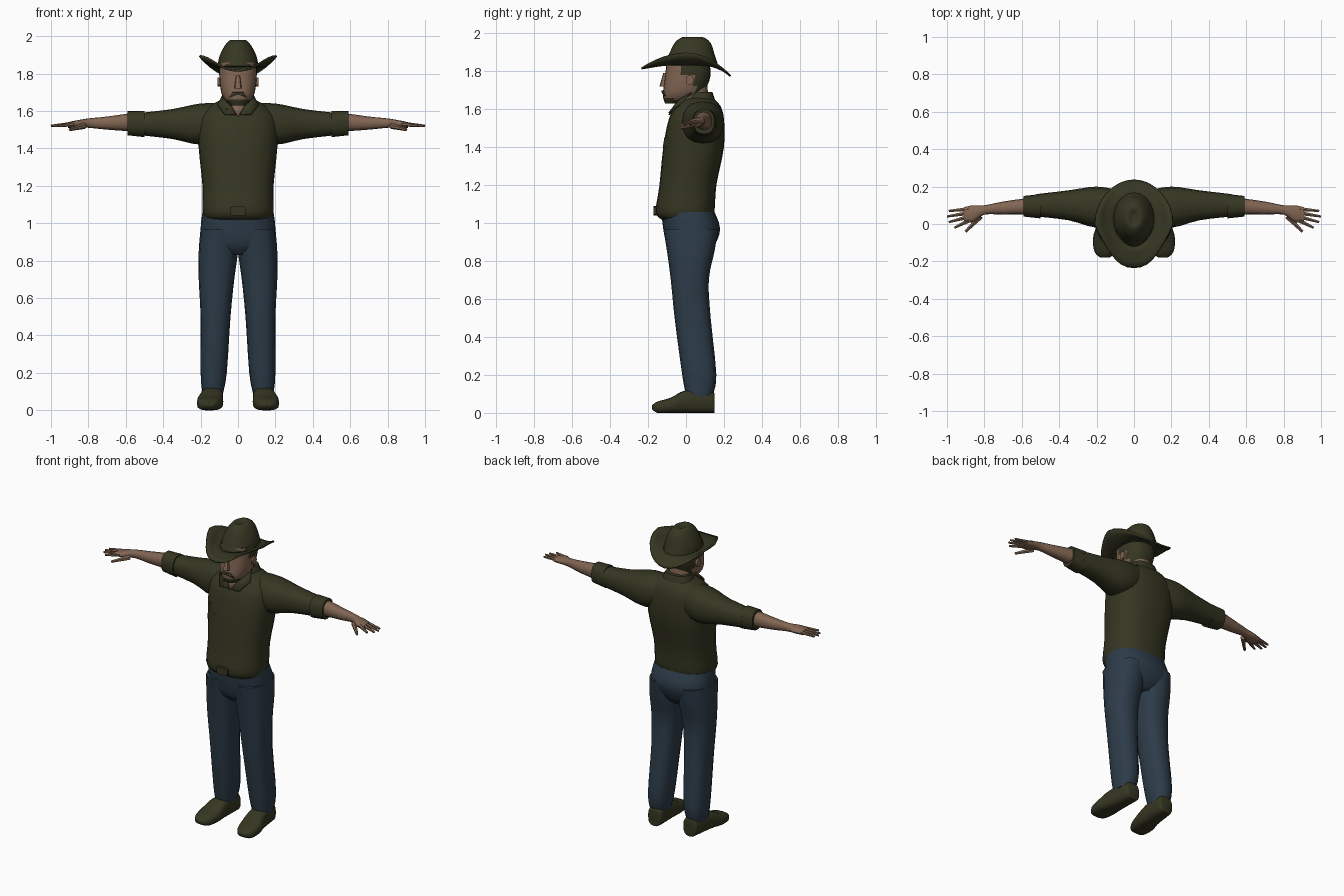
import bpy, bmesh
from math import sin, cos, pi, copysign, radians
from mathutils import Vector

if "Cube" in bpy.data.objects:
    bpy.data.objects.remove(bpy.data.objects["Cube"])


def material(name, *rgb):
    mat = bpy.data.materials.new(name)
    mat.use_nodes = True
    mat.diffuse_color = (*rgb, 1)
    shader = mat.node_tree.nodes["Principled BSDF"]
    shader.inputs["Base Color"].default_value = mat.diffuse_color
    return mat


OLIVE = material("dark olive cloth", .036, .037, .016)
DENIM = material("blue denim", .026, .045, .066)
SKIN = material("tan skin", .22, .13, .085)


def finish(bm, name, materials, mirror=False, angle=50, colour_rule=None):
    """Turn a bmesh into a shaded, optionally mirrored object."""
    bmesh.ops.recalc_face_normals(bm, faces=bm.faces)
    if colour_rule:
        for face in bm.faces:
            face.material_index = colour_rule(face.calc_center_median())
    mesh = bpy.data.meshes.new(name)
    bm.to_mesh(mesh)
    bm.free()
    ob = bpy.data.objects.new(name, mesh)
    bpy.context.collection.objects.link(ob)
    for mat in materials:
        mesh.materials.append(mat)
    bpy.ops.object.select_all(action="DESELECT")
    ob.select_set(True)
    bpy.context.view_layer.objects.active = ob
    bpy.ops.object.shade_smooth_by_angle(angle=radians(angle))
    if mirror:
        ob.modifiers.new("Mirror", "MIRROR").use_mirror_merge = False
    return ob


def skin_loops(bm, loops):
    """Join neighbouring closed loops of vertices with quads."""
    for low, high in zip(loops, loops[1:]):
        for i in range(len(low)):
            bm.faces.new((low[i - 1], low[i], high[i], high[i - 1]))


def smooth_rings(rings, steps=3):
    """Pass a smooth curve through the key rings."""
    keys = [Vector(ring) for ring in rings]
    padded = [keys[0], *keys, keys[-1]]
    for before, a, b, after in zip(padded, padded[1:], padded[2:], padded[3:]):
        for step in range(steps):
            t = step / steps
            blend = t * t * (3 - 2 * t)
            leave, arrive = t * (1 - t) ** 2, t * t * (t - 1)
            yield a.lerp(b, blend) + (b - before) / 2 * leave + (after - a) / 2 * arrive
    yield keys[-1]


def loft(name, axis, rings, mat, sides=16, power=2.4, extra=(), **options):
    """Skin rounded sections; a ring is its position, then low and high on the other axes."""
    bm = bmesh.new()
    loops = []
    for place, low_a, high_a, low_b, high_b in smooth_rings(rings):
        loop = []
        for i in range(sides):
            turn = 2 * pi * i / sides
            u, v = (copysign(abs(k) ** (2 / power), k) for k in (cos(turn), sin(turn)))
            co = [(low_a + high_a + (high_a - low_a) * u) / 2,
                  (low_b + high_b + (high_b - low_b) * v) / 2]
            co.insert("xyz".index(axis), place)
            loop.append(bm.verts.new(co))
        loops.append(loop)
    skin_loops(bm, loops)
    bm.faces.new(loops[0])
    bm.faces.new(loops[-1])
    return finish(bm, name, [mat, *extra], **options)


def upright(name, rings, mat, **options):
    """Centred upright loft; a ring is its height, half width, front and back."""
    wide = [(z, -half, half, front, back) for z, half, front, back in rings]
    return loft(name, "z", wide, mat, **options)


def thicken(ob, thickness):
    solid = ob.modifiers.new("Thickness", "SOLIDIFY")
    solid.thickness, solid.offset = thickness, 0


def plate(name, points, mat, **options):
    """A thin flat panel."""
    bm = bmesh.new()
    bm.faces.new([bm.verts.new(point) for point in points])
    thicken(finish(bm, name, [mat], **options), .008)


# Shirt body, with the hem bulging over the belt
shirt = upright("shirt_body", [
    (1.02, .17, -.13, .13), (1.06, .19, -.16, .15), (1.2, .19, -.14, .16),
    (1.4, .21, -.12, .2), (1.55, .21, -.09, .2), (1.62, .16, -.05, .18),
    (1.66, .09, 0, .14)], OLIVE, sides=24)

# Sleeves with rolled cuffs
loft("sleeve", "x", [
    (.08, 0, .18, 1.46, 1.64), (.2, -.02, .2, 1.42, 1.64),
    (.35, .02, .18, 1.45, 1.61), (.52, .04, .16, 1.47, 1.59)], OLIVE, mirror=True)
loft("rolled_cuff", "x", [(.5, .03, .16, 1.46, 1.6), (.59, .04, .15, 1.47, 1.6)],
     OLIVE, mirror=True)

# Forearms running into flat palms
loft("forearm", "x", [
    (.56, .05, .14, 1.49, 1.59), (.7, .05, .12, 1.5, 1.57), (.8, .05, .1, 1.51, 1.56),
    (.86, .01, .1, 1.51, 1.55), (.91, .01, .09, 1.51, 1.54)], SKIN, sides=12, mirror=True)


def finger(name, start, end, radius):
    """A tapered finger between two points."""
    start, end = Vector(start), Vector(end)
    along = end - start
    bm = bmesh.new()
    bmesh.ops.create_cone(bm, cap_ends=True, segments=6, radius1=radius,
                          radius2=radius / 2, depth=along.length)
    pose = along.to_track_quat("Z", "Y").to_matrix().to_4x4()
    pose.translation = (start + end) / 2
    bm.transform(pose)
    finish(bm, name, [SKIN], mirror=True)


for i, name in enumerate(["index", "middle", "ring", "little"]):
    reach = 1 - .01 * (i - 2) ** 2
    finger(name + "_finger", (.88, .02 + .02 * i, 1.53), (reach, .03 * i - .02, 1.52), .013)
finger("thumb", (.82, .04, 1.52), (.9, -.04, 1.5), .016)

# Jeans: seat and two legs
upright("jeans_seat", [
    (.83, .12, -.06, .11), (.88, .19, -.1, .15), (.97, .2, -.12, .18),
    (1.06, .19, -.13, .15)], DENIM, sides=24)
loft("jeans_leg", "z", [
    (.09, .08, .19, 0, .14), (.2, .06, .2, -.02, .16), (.5, .04, .2, -.06, .13),
    (.7, .02, .21, -.08, .12), (.85, 0, .21, -.1, .15), (.97, 0, .2, -.12, .17)],
    DENIM, mirror=True)

# Belt buckle
loft("belt_buckle", "y", [(-.15, -.04, .04, 1.04, 1.09), (-.17, -.04, .04, 1.04, 1.09)],
     OLIVE, power=5, angle=30)

# Boots, rounded at heel and toe
loft("boot", "y", [
    (.15, .09, .17, 0, .1), (.13, .08, .18, 0, .12), (0, .08, .2, 0, .12),
    (-.08, .08, .22, 0, .08), (-.15, .1, .21, 0, .06), (-.18, .13, .18, .02, .04)],
    OLIVE, power=3, mirror=True)

# Neck, open shirt front and collar
upright("neck", [(1.56, .08, -.03, .13), (1.74, .07, -.04, .11)], SKIN)
plate("open_shirt_front", [(-.05, -.03, 1.65), (0, -.09, 1.57), (.05, -.03, 1.65)], SKIN)
upright("collar_band", [(1.6, .12, -.03, .17), (1.69, .08, .02, .14)], OLIVE)
plate("collar_flap", [(.08, .03, 1.69), (.05, -.03, 1.66), (.01, -.09, 1.58),
                      (.07, -.09, 1.58), (.11, -.03, 1.63)], OLIVE, mirror=True)


# Head, with hair at the back and a short chin beard
def hair_or_skin(spot):
    hair = spot.y > .05 and spot.z > 1.69 or spot.y > -.04 and spot.z > 1.78
    beard = spot.y < -.05 and spot.z < 1.655
    return int(hair or beard)


upright("head", [
    (1.63, .04, -.11, -.02), (1.66, .07, -.12, .06), (1.7, .09, -.12, .1),
    (1.78, .1, -.11, .13), (1.86, .1, -.1, .12)], SKIN, sides=24, extra=[OLIVE],
    colour_rule=hair_or_skin)
upright("nose", [(1.72, .02, -.14, -.1), (1.79, .01, -.12, -.1)], SKIN, sides=8)
loft("ear", "x", [(.08, 0, .04, 1.73, 1.78), (.11, 0, .04, 1.73, 1.78)],
     SKIN, sides=10, mirror=True)
plate("moustache", [(0, -.125, 1.7), (.03, -.12, 1.7), (.05, -.11, 1.67), (0, -.125, 1.69)],
      OLIVE, mirror=True)

# Hat crown with a sunken crease on top
upright("hat_crown", [
    (1.83, .11, -.12, .17), (1.89, .1, -.09, .15), (1.95, .07, -.06, .13),
    (1.98, .04, -.02, .09), (1.97, .01, 0, .06)], OLIVE, sides=20, power=2)

# Hat brim: sides curl up, front and back dip, front narrows
bm = bmesh.new()
loops = []
for t in (0, .3, .7, 1):
    loop = []
    for i in range(32):
        across, back = cos(pi * i / 16), sin(pi * i / 16)
        inner = Vector((.1 * across, .02 + .14 * back, 1.835))
        narrow = 1 - .4 * max(0, -back) * abs(across)
        dip = .06 if back > 0 else .02
        rise = .06 * t * across ** 2 - dip * back ** 2
        outer = Vector((.207 * across * narrow, .235 * back, inner.z + rise))
        loop.append(bm.verts.new(inner.lerp(outer, t)))
    loops.append(loop)
skin_loops(bm, loops)
thicken(finish(bm, "hat_brim", [OLIVE]), .01)

# Chest pocket flaps pressed onto the shirt
for name, side in (("left", 1), ("right", -1)):
    bm = bmesh.new()
    bmesh.ops.create_grid(bm, x_segments=6, y_segments=4, size=1)
    for v in bm.verts:
        point = .01 * (1 - abs(v.co.x)) * (v.co.y < 0)
        v.co = (side * .1 + .04 * v.co.x, -.2, 1.43 + .025 * v.co.y - point)
    flap = finish(bm, name + "_pocket_flap", [OLIVE])
    wrap = flap.modifiers.new("Wrap", "SHRINKWRAP")
    wrap.target = shirt
    wrap.wrap_method, wrap.use_project_y = "PROJECT", True
    wrap.offset = .006
